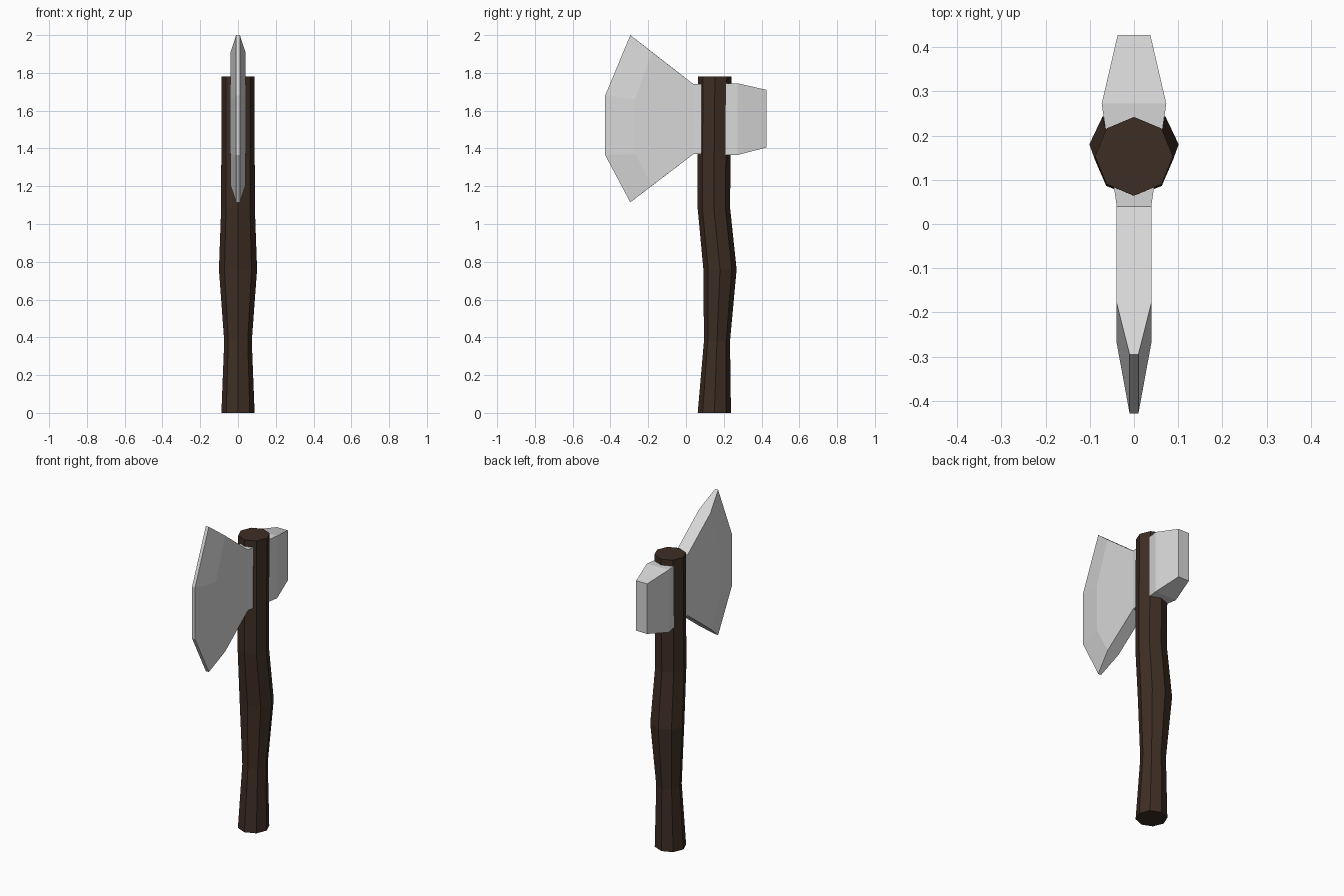
import bpy, bmesh, math

if "Cube" in bpy.data.objects:
    bpy.data.objects.remove(bpy.data.objects["Cube"])


def material(name, rgb):
    m = bpy.data.materials.new(name)
    m.diffuse_color = (*rgb, 1)
    m.use_nodes = True
    m.node_tree.nodes["Principled BSDF"].inputs["Base Color"].default_value = m.diffuse_color
    return m


def finish(bm, name, mat):
    bmesh.ops.recalc_face_normals(bm, faces=bm.faces)
    mesh = bpy.data.meshes.new(name)
    bm.to_mesh(mesh)
    bm.free()
    mesh.materials.append(mat)
    obj = bpy.data.objects.new(name, mesh)
    bpy.context.collection.objects.link(obj)
    return obj


wood = material("dark wood", (0.048, 0.027, 0.017))
steel = material("light steel", (0.68, 0.68, 0.68))

# Handle: eight-sided rings along a slightly crooked shaft (z, centre y, radius x, radius y)
bm = bmesh.new()
rings = []
for z, cy, rx, ry in [(0, 0.15, 0.088, 0.088), (0.38, 0.164, 0.073, 0.069),
                      (0.76, 0.18, 0.101, 0.088), (1.09, 0.147, 0.089, 0.086),
                      (1.78, 0.153, 0.088, 0.089)]:
    rings.append([bm.verts.new((rx * math.cos(k * math.pi / 4),
                                cy + ry * math.sin(k * math.pi / 4), z)) for k in range(8)])
for a, b in zip(rings, rings[1:]):
    for k in range(8):
        n = (k + 1) % 8
        bm.faces.new((a[k], a[n], b[n], b[k]))
bm.faces.new(rings[0])
bm.faces.new(rings[-1])
finish(bm, "handle", wood)

# Axe head: one side's points (half thickness, y, z), mirrored across x = 0
points = {
    "poll_lo": (0.037, 0.427, 1.405), "poll_hi": (0.037, 0.427, 1.71),
    "body_lo": (0.073, 0.272, 1.365), "body_hi": (0.073, 0.272, 1.745),
    "neck_lo": (0.039, 0.04, 1.37), "neck_hi": (0.039, 0.04, 1.74),
    "bevel_a": (0.039, -0.18, 1.203), "bevel_b": (0.039, -0.27, 1.37),
    "bevel_c": (0.039, -0.27, 1.66), "bevel_d": (0.039, -0.18, 1.91),
    "edge_a": (0.01, -0.295, 1.115), "edge_b": (0.01, -0.428, 1.365),
    "edge_c": (0.01, -0.428, 1.68), "edge_d": (0.01, -0.295, 2.0),
}
side_faces = ["poll_lo poll_hi body_hi body_lo", "body_lo body_hi neck_hi neck_lo",
              "neck_lo neck_hi bevel_d bevel_c bevel_b bevel_a",
              "bevel_a bevel_b edge_b edge_a", "bevel_b bevel_c edge_c edge_b",
              "bevel_c bevel_d edge_d edge_c"]
bm = bmesh.new()
sides = []
for s in (1, -1):
    v = {n: bm.verts.new((s * x, y, z)) for n, (x, y, z) in points.items()}
    for f in side_faces:
        bm.faces.new([v[n] for n in f.split()])
    sides.append(v)
# Strips joining the two sides around the outline
right, left = sides
for strip in ["poll_lo poll_hi", "poll_hi body_hi", "body_hi neck_hi", "neck_hi bevel_d edge_d",
              "edge_d edge_c", "edge_c edge_b", "edge_b edge_a", "edge_a bevel_a neck_lo",
              "neck_lo body_lo", "body_lo poll_lo"]:
    names = strip.split()
    bm.faces.new([right[n] for n in names] + [left[n] for n in reversed(names)])
finish(bm, "axe_head", steel)
